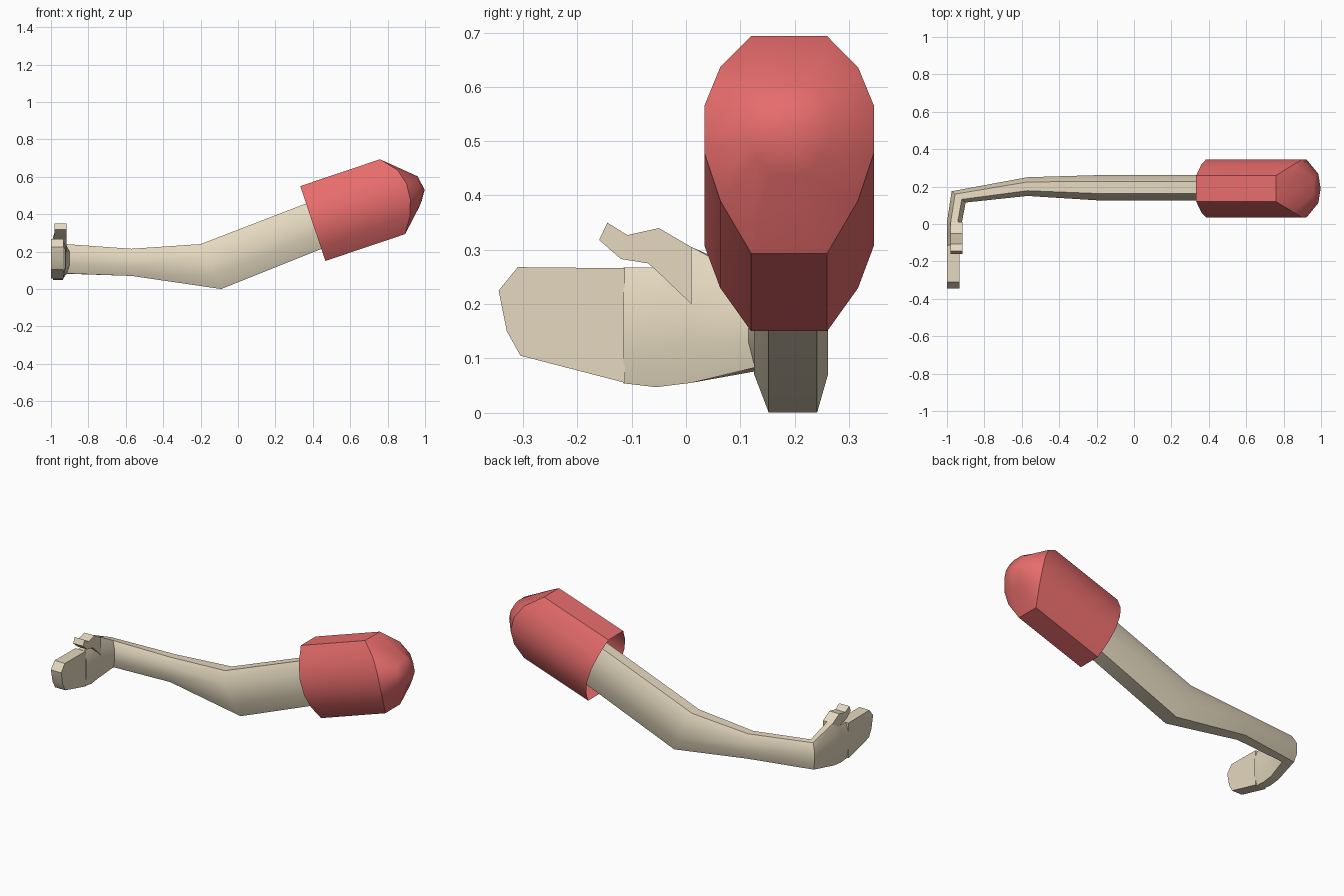
import bpy, bmesh, math
from mathutils import Vector

if "Cube" in bpy.data.objects:
    bpy.data.objects.remove(bpy.data.objects["Cube"])


def material(name, color):
    m = bpy.data.materials.new(name)
    m.diffuse_color = color
    m.use_nodes = True
    m.node_tree.nodes["Principled BSDF"].inputs["Base Color"].default_value = m.diffuse_color
    return m


skin = material("skin", (0.78, 0.69, 0.52, 1))
red = material("red_cloth", (0.80, 0.15, 0.15, 1))


def finish(bm, name, mat, angle):
    bmesh.ops.remove_doubles(bm, verts=bm.verts, dist=1e-5)
    bmesh.ops.recalc_face_normals(bm, faces=bm.faces)
    me = bpy.data.meshes.new(name)
    bm.to_mesh(me)
    bm.free()
    me.materials.append(mat)
    ob = bpy.data.objects.new(name, me)
    bpy.context.collection.objects.link(ob)
    bpy.ops.object.select_all(action='DESELECT')
    ob.select_set(True)
    bpy.context.view_layer.objects.active = ob
    bpy.ops.object.shade_smooth_by_angle(angle=math.radians(angle))
    return ob


def loft(bm, rings):
    loops = [[bm.verts.new(p) for p in r] for r in rings]
    n = len(loops[0])
    for a, b in zip(loops, loops[1:]):
        for i in range(n):
            j = (i + 1) % n
            bm.faces.new((a[i], a[j], b[j], b[i]))
    return loops


# Arm and palm: one eight-sided section swept from sleeve to finger roots
SECTION = [(.2, 0), (.85, 0), (1, .3), (1, .74), (.75, 1), (.28, 1), (0, .74), (0, .3)]


def arm_ring(inner, outer, bottom, top, lean=0):
    """inner/outer are plan points; lean shifts the top in x relative to the bottom."""
    a, b = Vector(inner), Vector(outer)
    pts = []
    for u, v in SECTION:
        p = a.lerp(b, u)
        pts.append((p.x + lean * v, p.y, bottom + (top - bottom) * v))
    return pts


bm = bmesh.new()
loops = loft(bm, [
    arm_ring((.56, .125), (.56, .262), .26, .50, -.085),      # inside sleeve
    arm_ring((-.09, .125), (-.09, .262), .0, .24, -.11),      # elbow
    arm_ring((-.57, .15), (-.57, .25), .07, .215),            # forearm
    arm_ring((-.90, .115), (-.975, .175), .083, .24),         # wrist
    arm_ring((-.92, .01), (-1, .01), .055, .305),             # heel of hand
    arm_ring((-.92, -.055), (-1, -.055), .047, .267),         # palm
    arm_ring((-.925, -.115), (-1, -.115), .054, .267),        # knuckles
])
bm.faces.new(loops[0])
bm.faces.new(loops[-1])
finish(bm, "arm", skin, 35)


# Fingers and thumb: side outlines (y, z) given thickness in x
def slab(name, outline, x0, x1):
    bm = bmesh.new()
    ends = loft(bm, [[(x, y, z) for y, z in outline] for x in (x0, x1)])
    for e in ends:
        bm.faces.new(e)
    finish(bm, name, skin, 35)


slab("fingers", [(-.112, .055), (-.305, .105), (-.33, .15), (-.345, .225),
                 (-.31, .268), (-.112, .266)], -1, -.932)
slab("thumb", [(.01, .20), (.01, .305), (-.05, .34), (-.108, .327), (-.145, .35),
               (-.16, .318), (-.12, .283), (-.07, .275), (-.055, .262)], -.982, -.916)

# Sleeve: open twelve-sided tube closed by a rounded shoulder cap
TILT = math.radians(18.6)
C, S = math.cos(TILT), math.sin(TILT)


def sleeve_point(t, h, w):
    return (.4 + C * t - S * h, .19 + w, .35 + S * t + C * h)


def mirrored(half):
    """half: (t, h, w) from top to bottom on one side."""
    return [sleeve_point(t, h, w) for t, h, w in half] + \
           [sleeve_point(t, h, -w) for t, h, w in reversed(half)]


shape = [(.211, .07), (.127, .127), (.045, .156), (-.045, .156), (-.127, .127), (-.211, .07)]
reach = [.45, .52, .543, .535, .505, .45]
crown = [(.612, .06, .034), (.611, .045, .06), (.612, .012, .078),
         (.606, -.035, .078), (.59, -.072, .06), (.568, -.097, .034)]
bm = bmesh.new()
loops = loft(bm, [
    mirrored([(0, h, w) for h, w in shape]),
    mirrored([(t, h, w) for t, (h, w) in zip(reach, shape)]),
    mirrored(crown),
])
tip = bm.verts.new(sleeve_point(.624, -.02, 0))
last = loops[-1]
for i in range(len(last)):
    bm.faces.new((last[i], last[(i + 1) % len(last)], tip))
finish(bm, "sleeve", red, 42)
